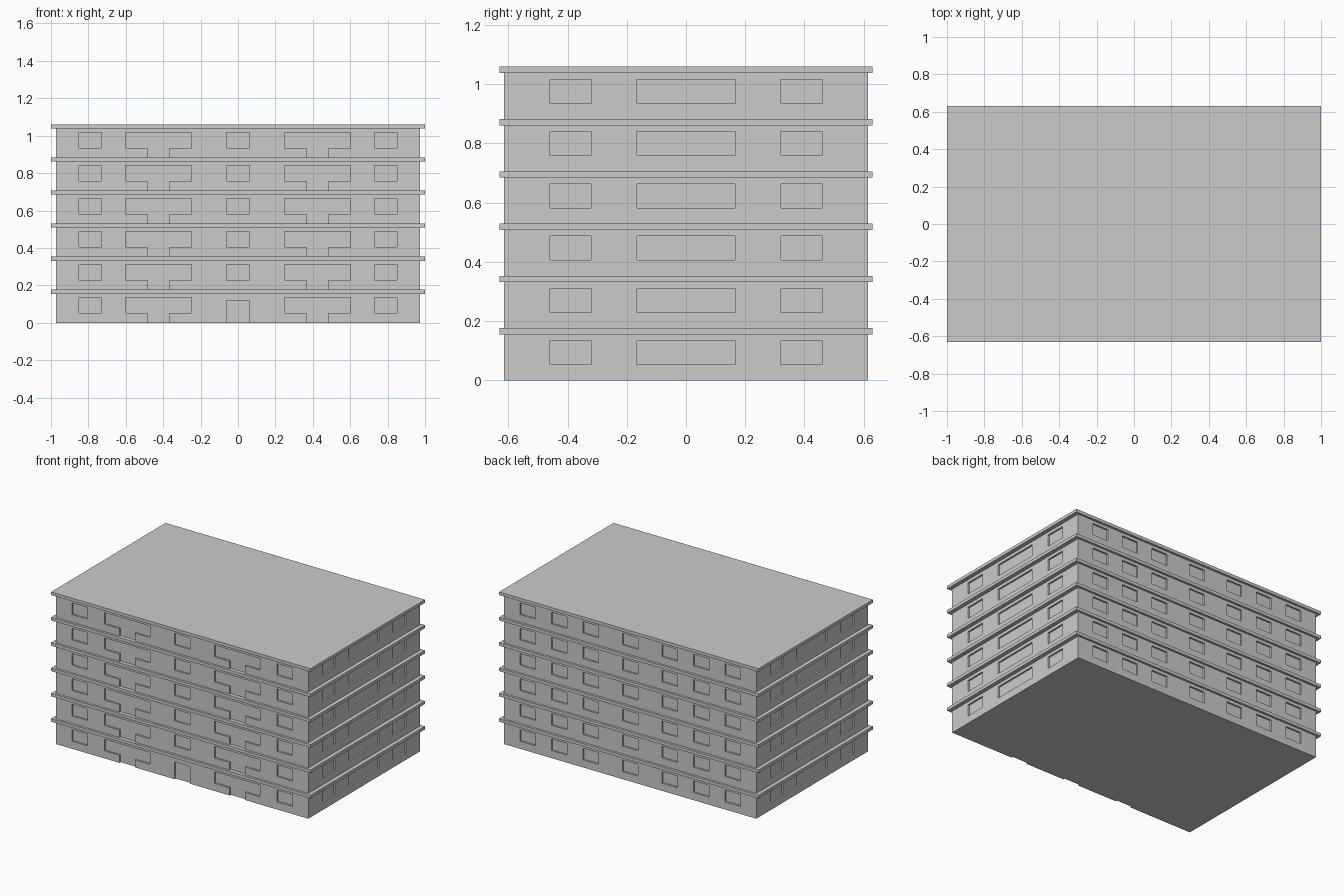
import bpy, bmesh

if "Cube" in bpy.data.objects:
    bpy.data.objects.remove(bpy.data.objects["Cube"])

HX, HY = 0.972, 0.614          # wall half sizes
PITCH, SLAB = 0.1765, 0.0215   # storey height, slab thickness
SILL, HEAD = 0.053, 0.134      # window bottom and top above the storey floor
DEPTH = 0.012                  # recess of the glazing


def new_object(name, bm):
    bmesh.ops.recalc_face_normals(bm, faces=bm.faces)
    me = bpy.data.meshes.new(name)
    bm.to_mesh(me)
    bm.free()
    ob = bpy.data.objects.new(name, me)
    bpy.context.collection.objects.link(ob)
    return ob


def box(name, hx, hy, z0, z1):
    bm = bmesh.new()
    bmesh.ops.create_cube(bm, size=1)
    for v in bm.verts:
        v.co = (v.co.x * 2 * hx, v.co.y * 2 * hy, z0 + (v.co.z + 0.5) * (z1 - z0))
    return new_object(name, bm)


def window(c, w, z0=SILL, z1=HEAD):
    return [(c - w / 2, z0), (c + w / 2, z0), (c + w / 2, z1), (c - w / 2, z1)]


def balcony_unit(c):
    # window, door and window in one opening
    a, b = 0.176, 0.06
    return [(c - a, HEAD), (c - a, SILL), (c - b, SILL), (c - b, -0.01),
            (c + b, -0.01), (c + b, SILL), (c + a, SILL), (c + a, HEAD)]


def prism(bm, profile, place, z):
    # outline on a wall, pushed from outside into the recess
    rings = [[bm.verts.new(place(u, d, z + v)) for u, v in profile] for d in (-0.02, DEPTH)]
    n = len(profile)
    bm.faces.new(rings[0])
    bm.faces.new(rings[1][::-1])
    for i in range(n):
        j = (i + 1) % n
        bm.faces.new((rings[0][i], rings[1][i], rings[1][j], rings[0][j]))


def front(u, d, z): return (u, -HY + d, z)
def back(u, d, z): return (u, HY - d, z)
def right(u, d, z): return (HX - d, u, z)
def left(u, d, z): return (-HX + d, u, z)


for k in range(6):
    z = k * PITCH
    top = z + PITCH
    walls = box(f"storey_walls_{k + 1}", HX, HY, z, top - SLAB)
    bm = bmesh.new()
    # front: stair window or entrance, balcony units, end windows
    prism(bm, window(0, 0.122, SILL if k else -0.01, HEAD if k else 0.12), front, z)
    for s in (-1, 1):
        prism(bm, balcony_unit(s * 0.425), front, z)
        prism(bm, window(s * 0.79, 0.12), front, z)
    # back: seven small windows
    for c in (0, -0.305, 0.305, -0.547, 0.547, -0.79, 0.79):
        prism(bm, window(c, 0.122), back, z)
    # sides: one wide window between two small ones
    for place in (left, right):
        for c, w in ((0, 0.33), (-0.39, 0.14), (0.39, 0.14)):
            prism(bm, window(c, w), place, z)
    cutter = new_object("window_cutter", bm)
    cutter.hide_render = True
    mod = walls.modifiers.new("windows", 'BOOLEAN')
    mod.operation, mod.solver, mod.object = 'DIFFERENCE', 'EXACT', cutter
    bpy.context.view_layer.objects.active = walls
    bpy.ops.object.modifier_apply(modifier=mod.name)
    bpy.data.objects.remove(cutter)
    # projecting floor slab
    box("roof_slab" if k == 5 else f"floor_slab_{k + 1}", 1.0, 0.63, top - SLAB, top)
